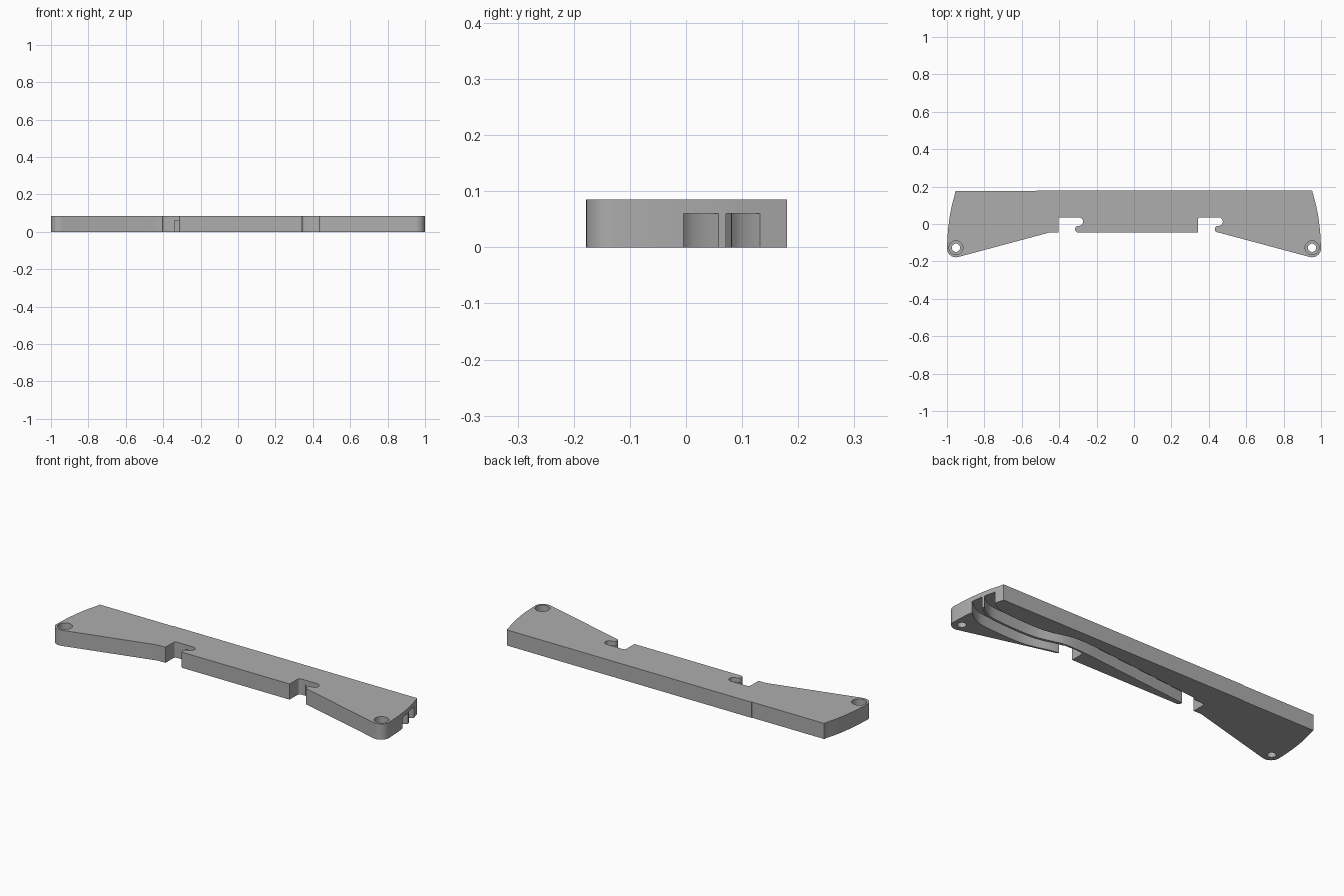
import bpy, bmesh, math
from mathutils import Vector

cube = bpy.data.objects.get("Cube")
if cube:
    bpy.data.objects.remove(cube, do_unlink=True)

HEIGHT = 0.085
GROOVE = 0.06

grey = bpy.data.materials.new("plain_grey")
grey.use_nodes = True
grey.diffuse_color = (0.42, 0.42, 0.42, 1)
grey.node_tree.nodes["Principled BSDF"].inputs["Base Color"].default_value = grey.diffuse_color


def arc(cx, cy, r, start, end, steps=10):
    angles = [math.radians(start + (end - start) * i / steps) for i in range(steps + 1)]
    return [(cx + r * math.cos(a), cy + r * math.sin(a)) for a in angles]


def smooth_path(points, steps=6):
    """Smooth curve through the points."""
    p = [Vector(q) for q in points]
    p = [2 * p[0] - p[1]] + p + [2 * p[-1] - p[-2]]
    out = []
    for a, b, c, d in zip(p, p[1:], p[2:], p[3:]):
        for i in range(steps):
            t = i / steps
            out.append(b + ((c - a) * t + (2 * a - 5 * b + 4 * c - d) * t ** 2
                            + (3 * b - a - 3 * c + d) * t ** 3) / 2)
    return [tuple(v) for v in out + [p[-2]]]


def prism(name, outline, z0, z1):
    bm = bmesh.new()
    face = bm.faces.new([bm.verts.new((x, y, z0)) for x, y in outline])
    top = bmesh.ops.extrude_face_region(bm, geom=[face])["geom"]
    bmesh.ops.translate(bm, vec=(0, 0, z1 - z0),
                        verts=[v for v in top if isinstance(v, bmesh.types.BMVert)])
    bmesh.ops.recalc_face_normals(bm, faces=bm.faces)
    mesh = bpy.data.meshes.new(name)
    bm.to_mesh(mesh)
    bm.free()
    mesh.materials.append(grey)
    obj = bpy.data.objects.new(name, mesh)
    bpy.context.collection.objects.link(obj)
    return obj


def cut(target, cutter):
    cutter.hide_render = True
    bpy.ops.object.select_all(action="DESELECT")
    bpy.context.view_layer.objects.active = target
    target.select_set(True)
    mod = target.modifiers.new("cut", "BOOLEAN")
    mod.operation = "DIFFERENCE"
    mod.solver = "EXACT"
    mod.object = cutter
    bpy.ops.object.modifier_apply(modifier=mod.name)
    bpy.data.objects.remove(cutter, do_unlink=True)


# Main bar: bowed ends, rounded front corners, sloping front edges
end = smooth_path([(0.952, 0.18), (0.978, 0.08), (0.994, -0.03), (1.0, -0.13)], 5)
half = end[:-1] + arc(0.952, -0.13, 0.048, 0, -104) + [(0.45, -0.045)]
left = [(-x, y) for x, y in reversed(half)]
left[-1] = (-0.955, 0.177)
bar = prism("bar", half + left + [(-0.52, 0.177), (-0.52, 0.18)], 0, HEIGHT)

# Two hooked notches in the front edge
notch = ([(0.342, -0.1), (0.45, -0.1)] + arc(0.45, -0.028, 0.018, 270, 90)
         + arc(0.452, 0.013, 0.023, -90, 90) + arc(0.355, 0.023, 0.013, 90, 180, 5))
for shift in (0, -0.747):
    cut(bar, prism("notch_cutter", [(x + shift, y) for x, y in notch], -0.1, 0.2))

# Stepped screw holes at both ends
for side in (-1, 1):
    for radius, bottom in ((0.022, -0.1), (0.037, 0.045)):
        circle = arc(side * 0.952, -0.127, radius, 0, 360, 32)[:-1]
        cut(bar, prism("hole_cutter", circle, bottom, 0.2))

# Two curved channels in the underside, open at one end
front_channel = [(1.03, 0.03), (0.99, -0.005), (0.93, -0.05), (0.85, -0.07),
                 (0.63, -0.076), (0.47, -0.04), (0.38, -0.03)]
rear_channel = [(1.03, 0.115), (0.99, 0.08), (0.93, 0.033), (0.85, 0.013),
                (0.63, 0.008), (0.47, 0.044), (0.34, 0.043), (0.2, 0.03),
                (-0.1, 0), (-0.34, -0.025)]
for path, width in ((front_channel, 0.07), (rear_channel, 0.074)):
    edge = smooth_path(path)
    rear = [(x, y + width) for x, y in reversed(edge)]
    cut(bar, prism("channel_cutter", edge + rear, -0.1, GROOVE))

bpy.ops.object.shade_smooth_by_angle(angle=math.radians(25))
